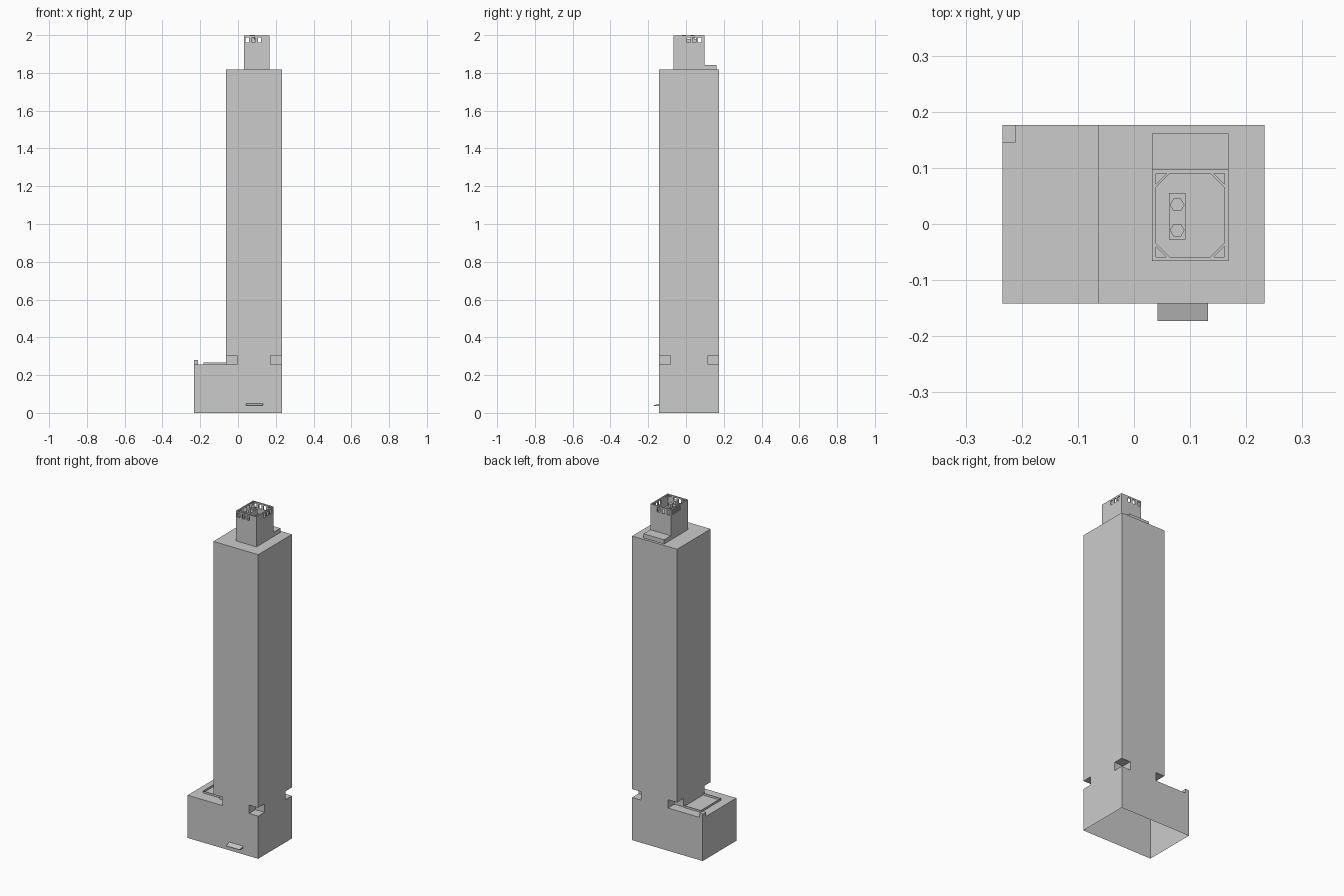
import bpy
import bmesh
from math import pi, cos, sin

cube = bpy.data.objects.get("Cube")
if cube:
    bpy.data.objects.remove(cube, do_unlink=True)

# One concrete grey for the whole building
grey = bpy.data.materials.new("concrete_grey")
grey.use_nodes = True
tone = (0.6, 0.6, 0.6, 1)
grey.diffuse_color = tone
grey.node_tree.nodes["Principled BSDF"].inputs["Base Color"].default_value = tone


def finish(name, bm):
    """Turn a bmesh into a named object."""
    bmesh.ops.recalc_face_normals(bm, faces=bm.faces)
    mesh = bpy.data.meshes.new(name)
    bm.to_mesh(mesh)
    bm.free()
    mesh.materials.append(grey)
    obj = bpy.data.objects.new(name, mesh)
    bpy.context.collection.objects.link(obj)
    return obj


def prism(name, base, offset):
    """Extrude a planar outline along an offset."""
    bm = bmesh.new()
    face = bm.faces.new([bm.verts.new(p) for p in base])
    top = bmesh.ops.extrude_face_region(bm, geom=[face], use_keep_orig=True)
    verts = [g for g in top["geom"] if isinstance(g, bmesh.types.BMVert)]
    bmesh.ops.translate(bm, verts=verts, vec=offset)
    return finish(name, bm)


def box(name, x0, x1, y0, y1, z0, z1):
    base = [(x0, y0, z0), (x1, y0, z0), (x1, y1, z0), (x0, y1, z0)]
    return prism(name, base, (0, 0, z1 - z0))


def carve(target, cutters):
    """Subtract the cutters, apply the result and discard them."""
    for cutter in cutters:
        cutter.hide_render = True
        mod = target.modifiers.new("cut", "BOOLEAN")
        mod.operation = "DIFFERENCE"
        mod.solver = "EXACT"
        mod.object = cutter
    graph = bpy.context.evaluated_depsgraph_get()
    target.data = bpy.data.meshes.new_from_object(target.evaluated_get(graph))
    target.modifiers.clear()
    for cutter in cutters:
        bpy.data.objects.remove(cutter, do_unlink=True)


def open_bottom(obj, height):
    """Remove downward faces lying at the given height."""
    bm = bmesh.new()
    bm.from_mesh(obj.data)
    low = [f for f in bm.faces if all(abs(v.co.z - height) < 0.001 for v in f.verts)]
    bmesh.ops.delete(bm, geom=low, context="FACES")
    bm.to_mesh(obj.data)
    bm.free()


# Main dimensions
LEFT, WALL, RIGHT = -0.234, -0.064, 0.233
FRONT, BACK = -0.142, 0.176
DECK, ROOF = 0.255, 1.818

# Tower and podium as one L-shaped shell
outline = [(LEFT, 0), (RIGHT, 0), (RIGHT, ROOF), (WALL, ROOF), (WALL, DECK), (LEFT, DECK)]
tower = prism("tower_and_podium", [(x, FRONT, z) for x, z in outline], (0, BACK - FRONT, 0))

# Square notches in the four tower corners, level with the podium deck
notch, over = 0.06, 0.02
notches = []
for x0, x1 in ((WALL - over, WALL + notch), (RIGHT - notch, RIGHT + over)):
    for y0, y1 in ((FRONT - over, FRONT + notch), (BACK - notch, BACK + over)):
        notches.append(box("notch_cutter", x0, x1, y0, y1, DECK, 0.305))
carve(tower, notches)
open_bottom(tower, 0)

# Podium corner block
box("podium_corner_block", LEFT, -0.211, 0.145, BACK, DECK, 0.28)

# Thin fence around the podium terrace
bm = bmesh.new()
path = [(WALL, -0.07), (-0.182, -0.07), (-0.182, 0.12), (WALL, 0.12)]
low = [bm.verts.new((x, y, DECK)) for x, y in path]
high = [bm.verts.new((x, y, DECK + 0.012)) for x, y in path]
for i in range(len(path) - 1):
    bm.faces.new((low[i], low[i + 1], high[i + 1], high[i]))
finish("terrace_fence", bm)

# Sloped canopy over the entrance
canopy = [(FRONT, 0.036), (-0.173, 0.036), (-0.173, 0.039), (FRONT, 0.049)]
prism("entrance_canopy", [(0.042, y, z) for y, z in canopy], (0.09, 0, 0))

# Hollow rooftop enclosure
X0, X1, Y0, Y1, TOP = 0.032, 0.168, -0.066, 0.097, 1.997
FLOOR, T = 1.93, 0.007
house = box("roof_enclosure", X0, X1, Y0, Y1, ROOF, TOP)
carve(house, [box("cavity_cutter", X0 + T, X1 - T, Y0 + T, Y1 - T, FLOOR, TOP + over)])

# Window openings through opposite parapet walls
half, sill, head = 0.009, 1.962, 1.988
openings = []
for x in (0.049, 0.082, 0.114):
    openings.append(box("window_cutter", x - half, x + half, Y0 - over, Y1 + over, sill, head))
carve(house, openings)
openings = []
for y in (0.014, 0.043, 0.072):
    openings.append(box("window_cutter", X0 - over, X1 + over, y - half, y + half, sill, head))
carve(house, openings)
open_bottom(house, ROOF)

# Diagonal braces across the parapet corners
inner, outer = 0.019, 0.025
for side, x in (("right", X0 + T), ("left", X1 - T)):
    for end, y in (("front", Y0 + T), ("back", Y1 - T)):
        sx = 1 if side == "right" else -1
        sy = 1 if end == "front" else -1
        base = [(x + sx * inner, y, 1.99), (x + sx * outer, y, 1.99),
                (x, y + sy * outer, 1.99), (x, y + sy * inner, 1.99)]
        prism(f"brace_{end}_{side}", base, (0, 0, TOP - 1.99))

# Low annex behind the enclosure
box("roof_annex", X0, X1, Y1, 0.161, ROOF, 1.843)

# Cooling unit with two hexagonal stacks
box("cooling_unit", 0.062, 0.092, -0.028, 0.055, FLOOR, 1.98)
for name, y in (("front", -0.011), ("back", 0.034)):
    ring = [(0.077 + 0.013 * cos(i * pi / 3), y + 0.013 * sin(i * pi / 3), 1.98) for i in range(6)]
    prism(f"stack_{name}", ring, (0, 0, 0.02))
